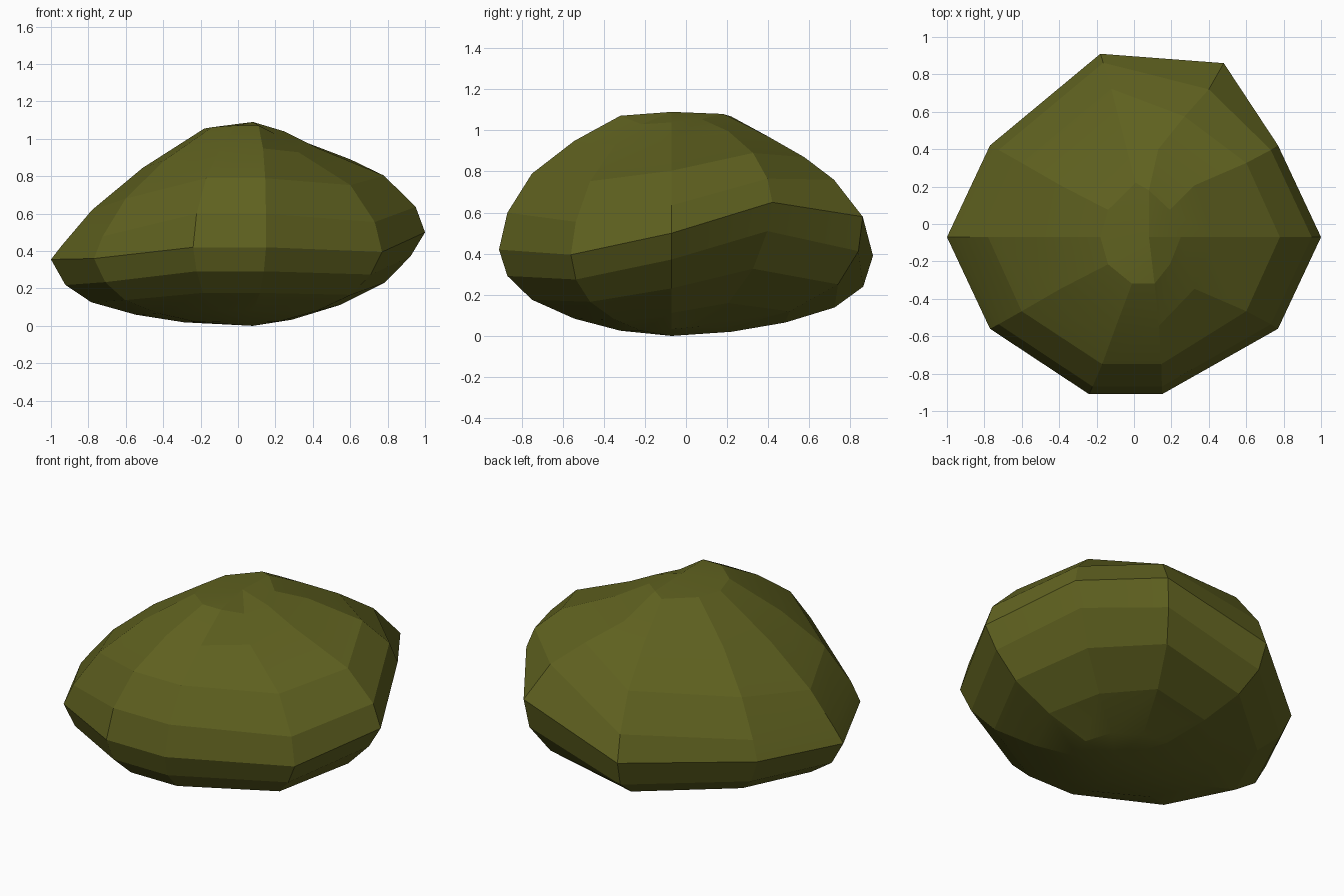
import bpy, bmesh, math

if "Cube" in bpy.data.objects:
    bpy.data.objects.remove(bpy.data.objects["Cube"])

TOP, BOTTOM, CENTRE_Y = 1.09, 0.005, -0.07
# columns around the rock: widest x, y, z, upper curve power, lower curve power
COLUMNS = [
    (1.00, -0.07, 0.50, 1.25, 1.15),
    (0.77, 0.42, 0.65, 1.14, 1.30),
    (0.30, 0.77, 0.58, 1.20, 1.05),
    (-0.18, 0.91, 0.39, 1.30, 0.80),
    (-0.77, 0.42, 0.37, 1.60, 0.80),
    (-1.00, -0.07, 0.355, 1.92, 0.80),
    (-0.77, -0.56, 0.36, 1.55, 0.88),
    (-0.24, -0.91, 0.42, 1.12, 1.00),
    (0.15, -0.91, 0.42, 1.12, 1.00),
    (0.77, -0.56, 0.395, 1.25, 1.00),
]
# narrowing of the right and left flanks towards the crown
RIGHT = (1, 0.95, 0.78, 0.42, 0.25)
LEFT = (1, 0.94, 0.78, 0.51, 0.18)
# bulging back right corner, from widest level to crown
CORNER = [(0.48, 0.86, 0.58), (0.40, 0.72, 0.76), (0.27, 0.575, 0.87),
          (0.13, 0.40, 0.97), (0.08, 0.18, 1.08)]
BULGE = ((0.18, 0.09), (0.18, 0.11), (0.15, 0.13), (0.09, 0.10), (0, 0))


def ring_point(index, ring):
    """Point on one column; ring runs from -4 (low) to 4 (high)."""
    x, y, z, up, down = COLUMNS[index]
    n = abs(ring)
    s, h = math.cos(math.radians(18 * n)), math.sin(math.radians(18 * n))
    py = (y - CENTRE_Y) * s * (0.96 if n > 2 else 1) + CENTRE_Y
    if ring >= 0:
        if index == 2:
            return CORNER[n]
        if abs(x) > 0.5:
            px = x * (RIGHT if x > 0 else LEFT)[n]
        else:
            px = x * s + 0.07 * h * h
        if n == 4:
            h = 0.975 if x < 0.5 else 0.93
        return px, py, z + (TOP - z) * h ** up
    px = x * s * (0.93 if n > 2 else 0.97)
    if index == 2:
        px += BULGE[n][0]
        py += BULGE[n][1]
    return px, py, z - (z - BOTTOM) * h ** down


# rock body
bm = bmesh.new()
rings = [[bm.verts.new(ring_point(i, r)) for i in range(10)] for r in range(-4, 5)]
low = bm.verts.new((0.08, CENTRE_Y, 0))
high = bm.verts.new((0.08, CENTRE_Y, TOP))
for i in range(10):
    j = (i + 1) % 10
    for a, b in zip(rings, rings[1:]):
        bm.faces.new((a[i], a[j], b[j], b[i]))
    bm.faces.new((low, rings[0][j], rings[0][i]))
    bm.faces.new((high, rings[-1][i], rings[-1][j]))
bmesh.ops.recalc_face_normals(bm, faces=bm.faces)
mesh = bpy.data.meshes.new("rock")
bm.to_mesh(mesh)
bm.free()
rock = bpy.data.objects.new("rock", mesh)
bpy.context.collection.objects.link(rock)

# mossy colour
moss = bpy.data.materials.new("moss")
moss.diffuse_color = (0.115, 0.12, 0.014, 1)
moss.use_nodes = True
moss.node_tree.nodes["Principled BSDF"].inputs["Base Color"].default_value = moss.diffuse_color
mesh.materials.append(moss)

bpy.context.view_layer.objects.active = rock
rock.select_set(True)
bpy.ops.object.shade_smooth_by_angle(angle=math.radians(10))
